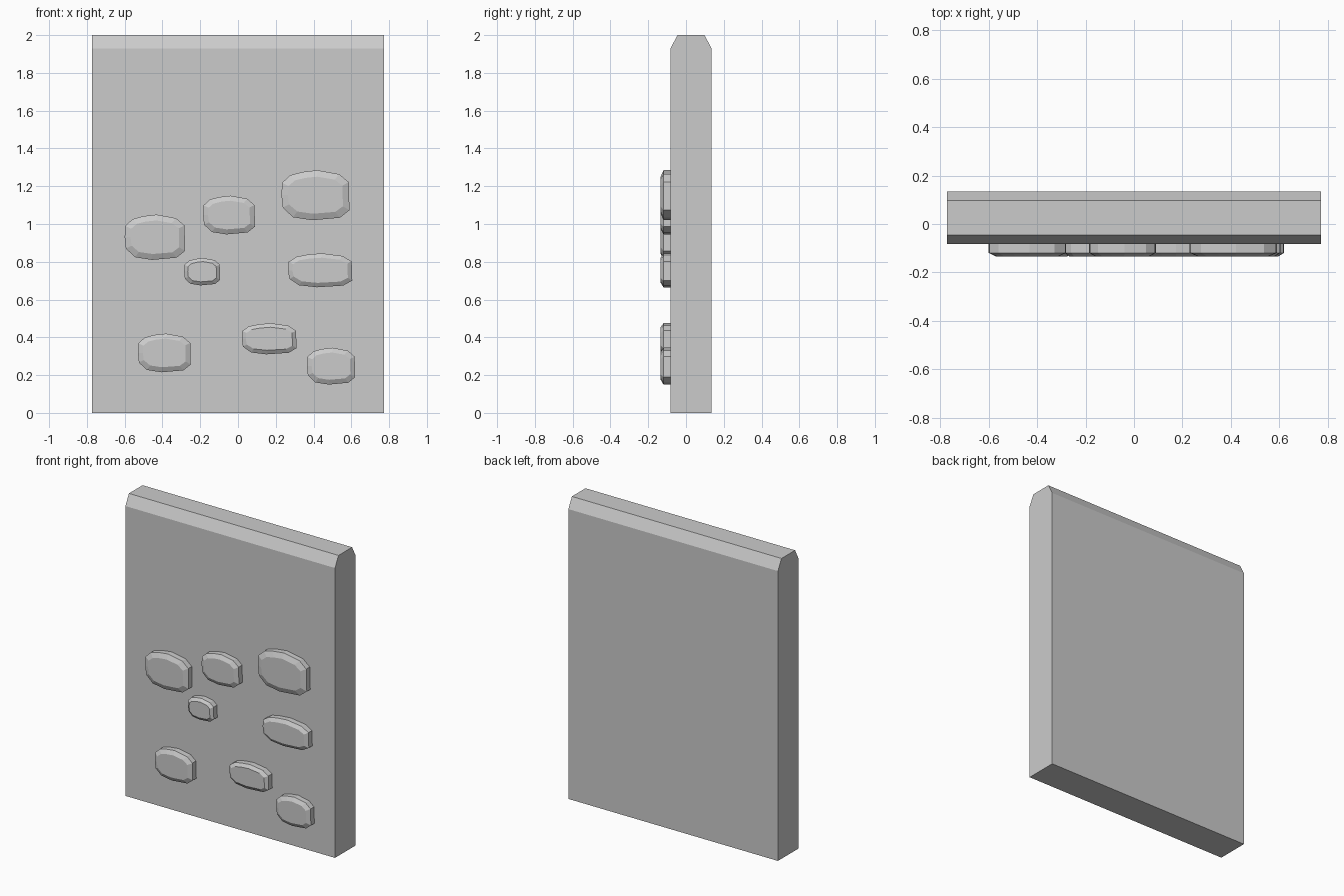
import bpy, bmesh

if "Cube" in bpy.data.objects:
    bpy.data.objects.remove(bpy.data.objects["Cube"])


def loft(name, rings):
    # Closed solid through a series of equal-length point rings
    bm = bmesh.new()
    loops = [[bm.verts.new(p) for p in ring] for ring in rings]
    n = len(loops[0])
    for a, b in zip(loops, loops[1:]):
        for i in range(n):
            j = (i + 1) % n
            bm.faces.new((a[i], a[j], b[j], b[i]))
    bm.faces.new(loops[0][::-1])
    bm.faces.new(loops[-1])
    bmesh.ops.recalc_face_normals(bm, faces=bm.faces)
    mesh = bpy.data.meshes.new(name)
    bm.to_mesh(mesh)
    bm.free()
    obj = bpy.data.objects.new(name, mesh)
    bpy.context.collection.objects.link(obj)
    return obj


# Wall slab with chamfered top edges
profile = [(-0.082, 0), (0.135, 0), (0.135, 1.93),
           (0.098, 2), (-0.045, 2), (-0.082, 1.93)]
loft("wall_slab", [[(x, y, z) for y, z in profile] for x in (-0.772, 0.772)])

# Irregular stone outline in a -1..1 box
outline = [(-0.98, 0.5), (-0.74, 0.8), (-0.38, 0.93), (0.06, 1.0), (0.7, 0.84),
           (0.98, 0.52), (1.0, -0.6), (0.72, -0.9), (-0.1, -1.0), (-0.66, -0.88),
           (-0.96, -0.5), (-1.0, 0.0)]

# Raised stones: x min, x max, z min, z max
stones = [(-0.60, -0.28, 0.81, 1.05), (-0.185, 0.09, 0.945, 1.15),
          (0.23, 0.59, 1.02, 1.285), (-0.285, -0.095, 0.675, 0.82),
          (0.265, 0.605, 0.665, 0.845), (-0.53, -0.25, 0.215, 0.42),
          (0.02, 0.31, 0.31, 0.475), (0.365, 0.62, 0.15, 0.345)]

for k, (x0, x1, z0, z1) in enumerate(stones, 1):
    cx, cz, hx, hz = (x0 + x1) / 2, (z0 + z1) / 2, (x1 - x0) / 2, (z1 - z0) / 2
    inset = 0.26 * hz

    def ring(y, d):
        return [(cx + u * (hx - d), y, cz + v * (hz - d)) for u, v in outline]

    loft(f"stone_{k}", [ring(-0.075, 0), ring(-0.119, 0), ring(-0.134, inset)])
